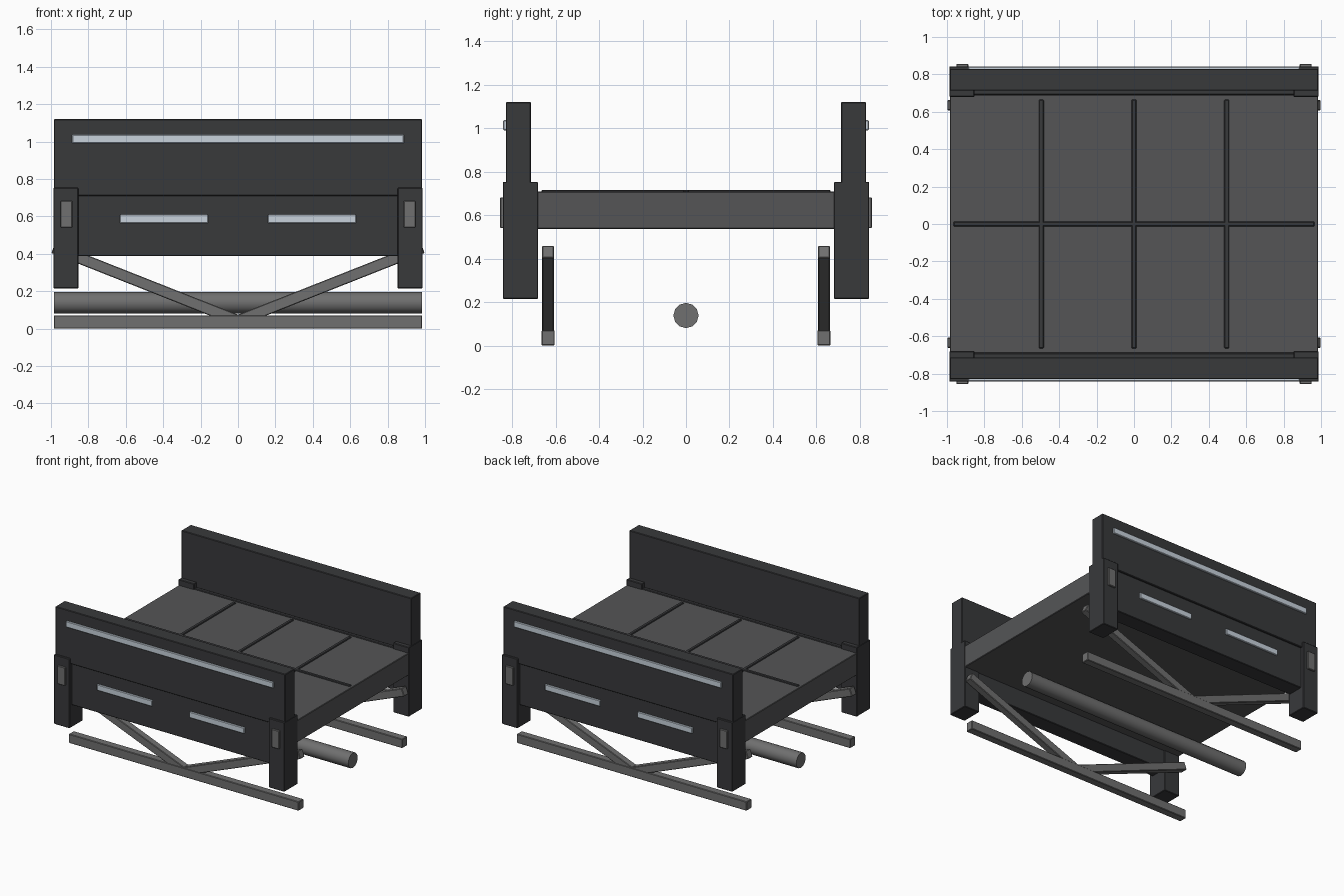
import bpy
import math

if "Cube" in bpy.data.objects:
    bpy.data.objects.remove(bpy.data.objects["Cube"])


def material(name, rgb):
    m = bpy.data.materials.new(name)
    m.diffuse_color = (*rgb, 1)
    m.use_nodes = True
    m.node_tree.nodes["Principled BSDF"].inputs["Base Color"].default_value = m.diffuse_color
    return m


DARK = material("dark_panel", (0.04, 0.041, 0.044))
DECK = material("deck_grey", (0.09, 0.091, 0.094))
METAL = material("metal", (0.16, 0.16, 0.16))
LIGHT = material("light_strip", (0.58, 0.65, 0.72))


def box(name, x, y, z, mat, bevel=0.004):
    """Box from (min, max) ranges on each axis, with a small edge chamfer."""
    bpy.ops.mesh.primitive_cube_add(
        size=1, location=[(a + b) / 2 for a, b in (x, y, z)])
    ob = bpy.context.object
    ob.name = name
    ob.scale = [abs(b - a) for a, b in (x, y, z)]
    bpy.ops.object.transform_apply(location=False, rotation=False, scale=True)
    ob.data.materials.append(mat)
    if bevel:
        mod = ob.modifiers.new("chamfer", 'BEVEL')
        mod.width = bevel
        mod.segments = 1
    return ob


# Deck with raised seams
box("deck", (-0.985, 0.985), (-0.69, 0.69), (0.537, 0.708), DECK)
for x in (-0.495, 0, 0.495):
    box("deck_cross_seam", (x - 0.013, x + 0.013), (-0.665, 0.665),
        (0.695, 0.716), DARK)
box("deck_long_seam", (-0.965, 0.965), (-0.013, 0.013), (0.695, 0.716), DARK)

# Central pipe under the deck
bpy.ops.mesh.primitive_cylinder_add(
    vertices=12, radius=0.058, depth=1.97, location=(0, 0, 0.138),
    rotation=(0, math.pi / 2, 0))
pipe = bpy.context.object
pipe.name = "under_pipe"
pipe.data.materials.append(METAL)
bpy.ops.object.shade_smooth_by_angle(angle=math.radians(40))

for s, side in ((-1, "front"), (1, "back")):
    def part(name, x, y, z, mat, bevel=0.004):
        ys = sorted((s * y[0], s * y[1]))
        return box(f"{side}_{name}", x, ys, z, mat, bevel)

    # Side walls and light strips
    part("upper_wall", (-0.985, 0.985), (0.713, 0.829), (0.71, 1.12), DARK)
    part("lower_wall", (-0.975, 0.975), (0.69, 0.815), (0.387, 0.713), DARK)
    part("upper_light", (-0.887, 0.887), (0.82, 0.841), (0.99, 1.037), LIGHT)

    # Bottom rail
    part("rail", (-0.985, 0.985), (0.604, 0.665), (0, 0.07), METAL)

    for t in (-1, 1):
        def span(a, b):
            return sorted((t * a, t * b))

        part("lower_light", span(0.16, 0.631), (0.80, 0.826),
             (0.563, 0.61), LIGHT)
        # Corner post with plate
        part("post", span(0.853, 0.987), (0.68, 0.843), (0.215, 0.753), DARK)
        part("post_plate", span(0.885, 0.95), (0.83, 0.856),
             (0.54, 0.682), METAL)

        # Diagonal brace from rail centre up to the deck corner
        x1, z0, z1 = 0.987, 0.042, 0.432
        length = math.hypot(x1, z1 - z0)
        brace = part("brace", (-length / 2, length / 2), (0.607, 0.662),
                     (-0.03, 0.03), METAL)
        brace.location = (t * x1 / 2, s * 0.635, (z0 + z1) / 2)
        brace.rotation_euler.y = -t * math.atan2(z1 - z0, x1)
